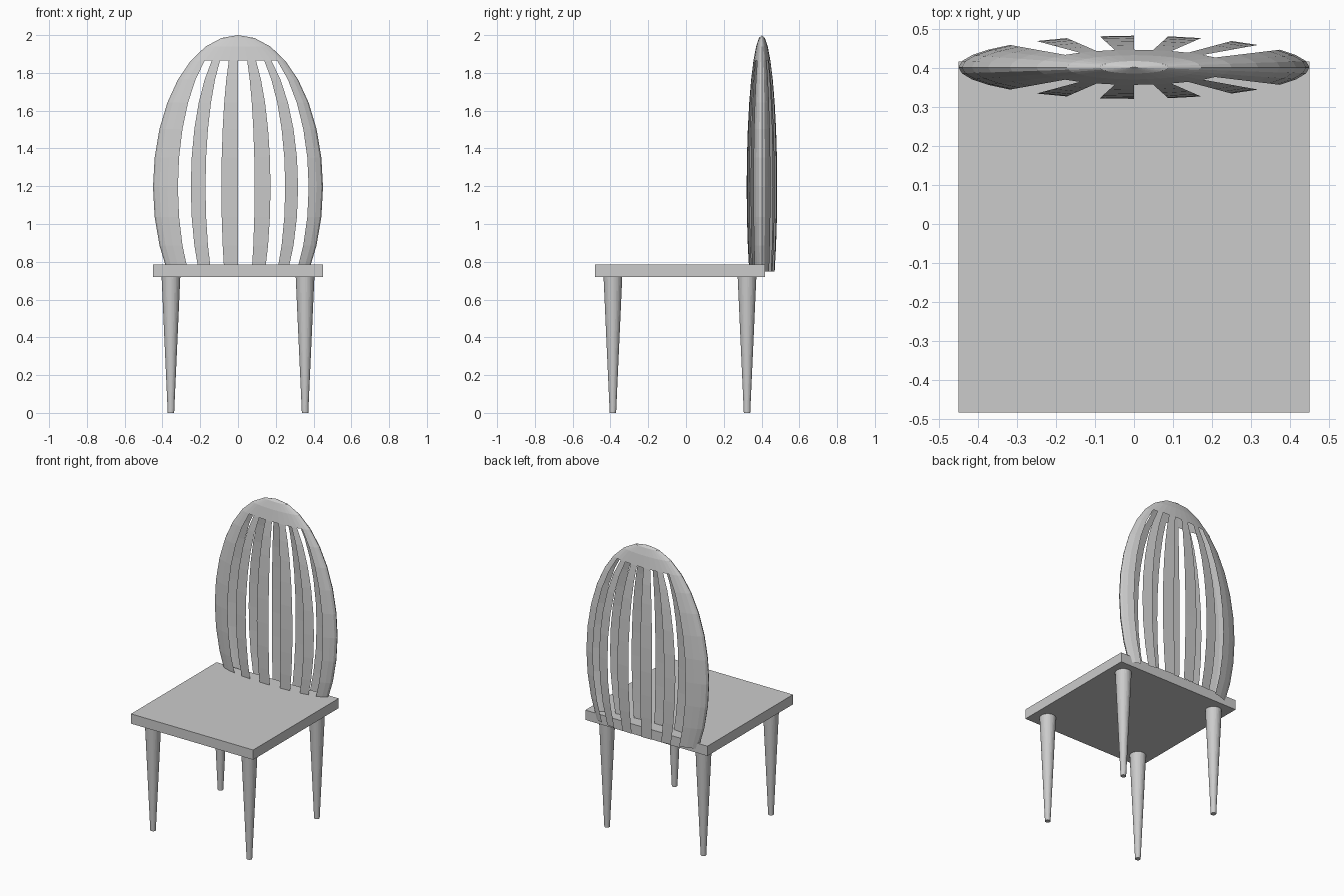
import bpy, bmesh, math
from mathutils import Matrix, Vector

if "Cube" in bpy.data.objects:
    bpy.data.objects.remove(bpy.data.objects["Cube"], do_unlink=True)

grey = bpy.data.materials.new("plain grey")
grey.use_nodes = True
COLOUR = (0.6, 0.6, 0.6, 1)
grey.diffuse_color = COLOUR
grey.node_tree.nodes["Principled BSDF"].inputs["Base Color"].default_value = COLOUR


def finish(bm, name):
    mesh = bpy.data.meshes.new(name)
    bm.to_mesh(mesh)
    bm.free()
    mesh.materials.append(grey)
    obj = bpy.data.objects.new(name, mesh)
    bpy.context.collection.objects.link(obj)
    return obj


def placed(centre, scale=(1, 1, 1)):
    return Matrix.Translation(centre) @ Matrix.Diagonal((*scale, 1))


# Seat slab
bm = bmesh.new()
bmesh.ops.create_cube(bm, size=1, matrix=placed((0, -0.033, 0.753), (0.9, 0.9, 0.065)))
finish(bm, "seat")

# Four tapered legs
LEG_HEIGHT = 0.73
for side, x in (("right", -0.355), ("left", 0.355)):
    for end, y in (("front", -0.387), ("back", 0.323)):
        bm = bmesh.new()
        bmesh.ops.create_cone(bm, cap_ends=True, segments=32, radius1=0.017, radius2=0.05,
                              depth=LEG_HEIGHT, matrix=placed((x, y, LEG_HEIGHT / 2)))
        finish(bm, f"{end}_{side}_leg")

# Backrest: hollow flattened globe, open below, with alternate segments cut out as slots
SEGMENTS, RINGS = 32, 16
STEP = 2 * math.pi / SEGMENTS
slot_top = math.cos(3 * math.pi / RINGS)
open_bottom = math.cos(11 * math.pi / RINGS)
bm = bmesh.new()
bmesh.ops.create_uvsphere(bm, u_segments=SEGMENTS, v_segments=RINGS, radius=1)


def is_removed(face):
    c = face.calc_center_median()
    segment = math.floor(math.atan2(c.x, abs(c.y)) / STEP)
    in_slot = segment % 2 == 0 and abs(segment) <= 4 and c.z < slot_top
    return in_slot or c.z < open_bottom


bmesh.ops.delete(bm, geom=[f for f in bm.faces if is_removed(f)], context="FACES")
bm.transform(placed((0, 0.402, 1.195), (0.45, 0.081, 0.805)))
finish(bm, "slatted_backrest")
